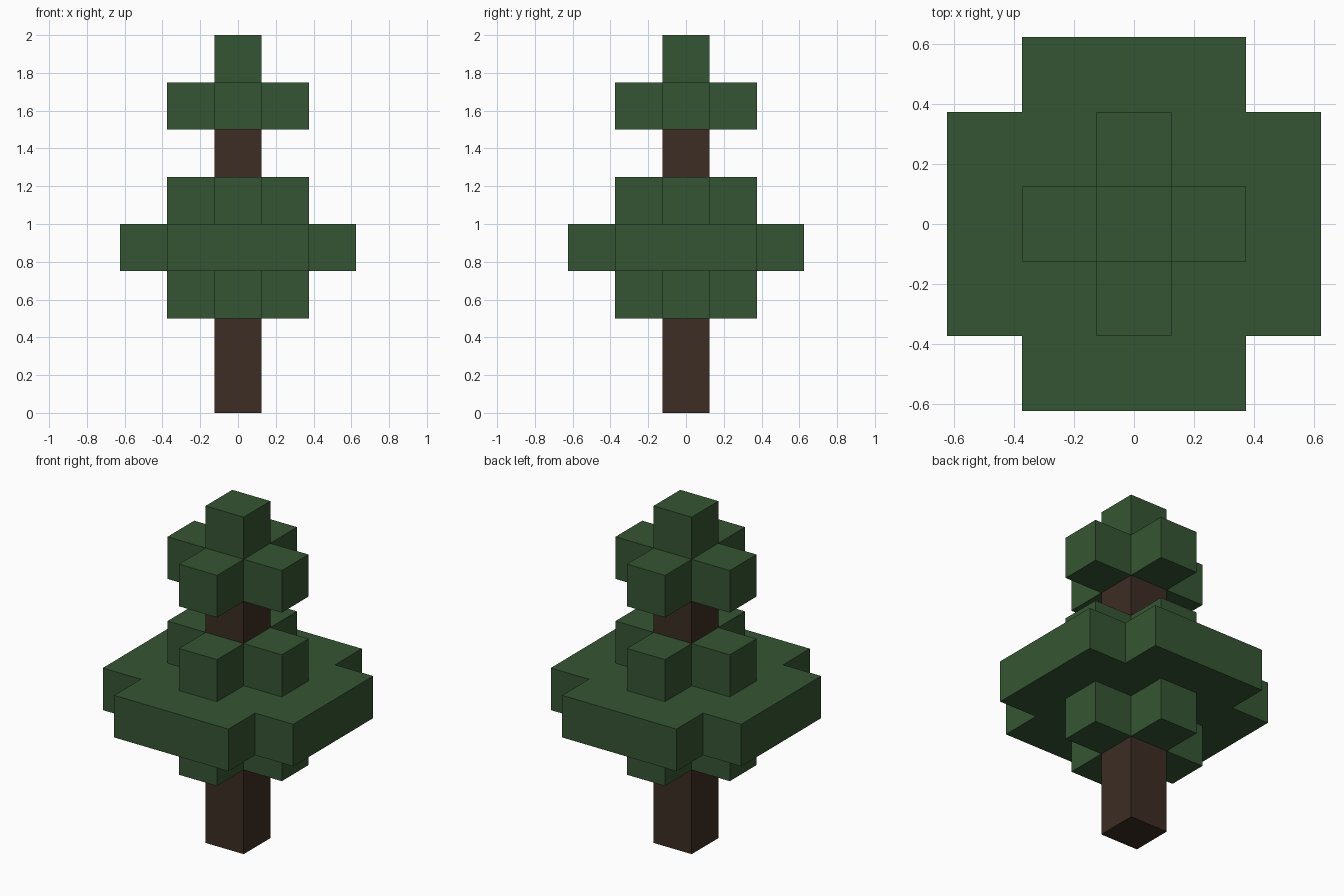
import bpy
import bmesh

cube = bpy.data.objects.get("Cube")
if cube:
    bpy.data.objects.remove(cube, do_unlink=True)

U = 0.25  # block size


def make_material(name, rgb):
    mat = bpy.data.materials.new(name)
    mat.use_nodes = True
    color = (*rgb, 1.0)
    mat.diffuse_color = color
    bsdf = next(n for n in mat.node_tree.nodes if n.type == "BSDF_PRINCIPLED")
    bsdf.inputs["Base Color"].default_value = color
    return mat


def square(half):
    return [(half, -half), (half, half), (-half, half), (-half, -half)]


def cross(arm, half):
    """Plus-shaped outline: one quarter turned four times."""
    points = []
    x_axis, y_axis = (1, 0), (0, 1)
    for _ in range(4):
        for a, b in ((arm, -half), (arm, half), (half, half)):
            points.append((a * x_axis[0] + b * y_axis[0],
                           a * x_axis[1] + b * y_axis[1]))
        x_axis, y_axis = y_axis, (-x_axis[0], -x_axis[1])
    return points


def prism(name, outline, z, height, mat):
    """Extrude a flat outline upward into a solid block."""
    bm = bmesh.new()
    base = bm.faces.new([bm.verts.new((x, y, z)) for x, y in outline])
    top = bmesh.ops.extrude_face_region(bm, geom=[base])["geom"]
    verts = [g for g in top if isinstance(g, bmesh.types.BMVert)]
    bmesh.ops.translate(bm, verts=verts, vec=(0, 0, height))
    bmesh.ops.recalc_face_normals(bm, faces=bm.faces)
    mesh = bpy.data.meshes.new(name)
    bm.to_mesh(mesh)
    bm.free()
    mesh.materials.append(mat)
    obj = bpy.data.objects.new(name, mesh)
    bpy.context.collection.objects.link(obj)
    return obj


bark = make_material("dark_brown_bark", (0.045, 0.026, 0.017))
leaf = make_material("forest_green_leaves", (0.036, 0.091, 0.033))

# Trunk, visible below and between the leaf tiers
prism("lower_trunk", square(U / 2), 0, 2 * U, bark)
prism("upper_trunk", square(U / 2), 5 * U, U, bark)

# Leaf layers from bottom to top
small_cross = cross(1.5 * U, 0.5 * U)
prism("lower_leaves", small_cross, 2 * U, U, leaf)
prism("wide_leaves", cross(2.5 * U, 1.5 * U), 3 * U, U, leaf)
prism("middle_leaves", small_cross, 4 * U, U, leaf)
prism("upper_leaves", small_cross, 6 * U, U, leaf)
prism("treetop", square(U / 2), 7 * U, U, leaf)
